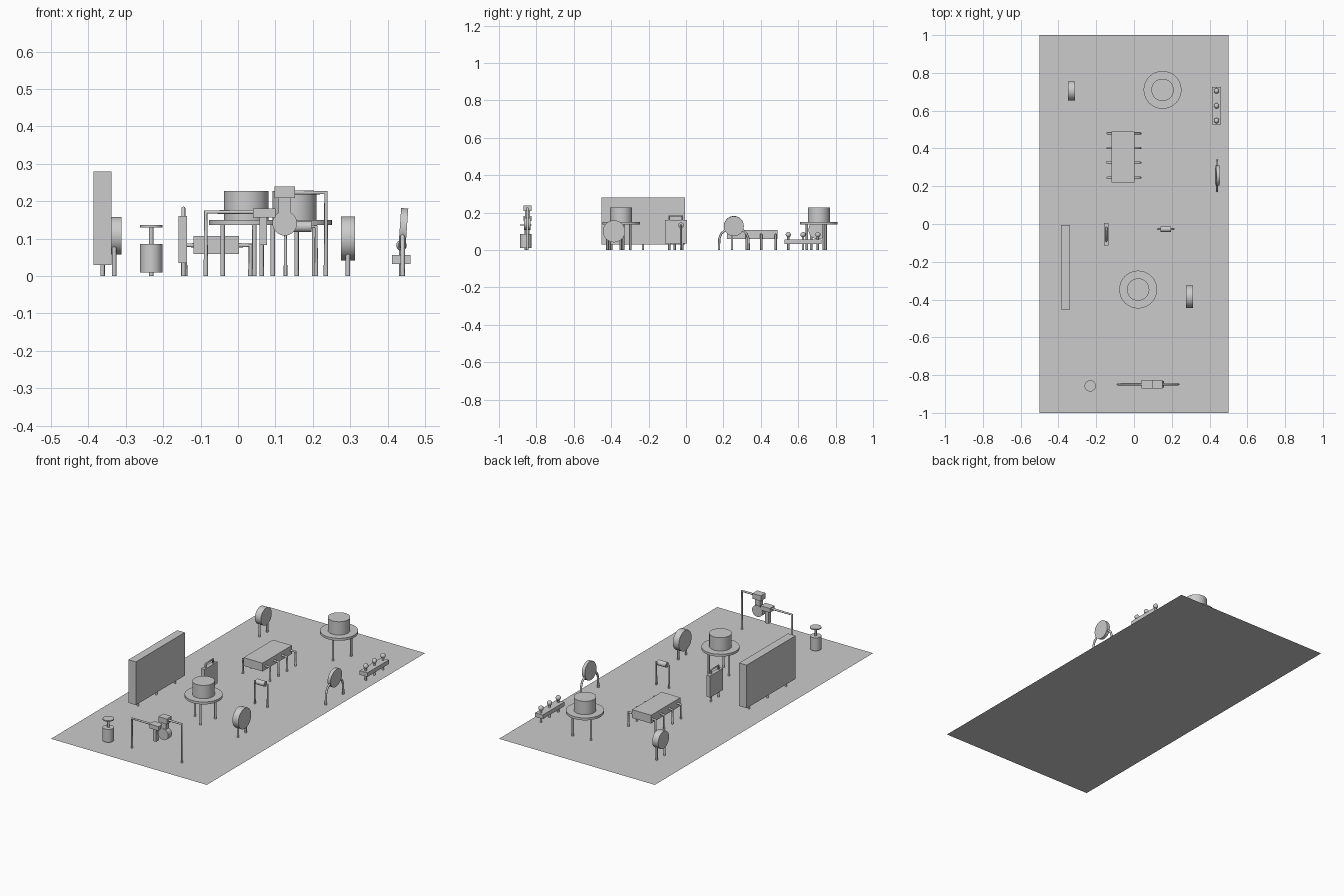
import bpy
from math import radians, cos, sin, pi
from mathutils import Vector

if "Cube" in bpy.data.objects:
    bpy.data.objects.remove(bpy.data.objects["Cube"])


def finish(name):
    o = bpy.context.object
    o.name = name
    bpy.ops.object.transform_apply(location=False, rotation=True, scale=True)
    bpy.ops.object.shade_smooth_by_angle(angle=radians(35))
    return o


def box(name, x0, x1, y0, y1, z0, z1):
    bpy.ops.mesh.primitive_cube_add(size=1, location=((x0 + x1) / 2, (y0 + y1) / 2, (z0 + z1) / 2))
    o = bpy.context.object
    o.scale = (x1 - x0, y1 - y0, z1 - z0)
    o.name = name
    bpy.ops.object.transform_apply(location=False, rotation=False, scale=True)
    return o


def cyl(name, r, depth, loc, rot=(0, 0, 0), sides=32):
    bpy.ops.mesh.primitive_cylinder_add(vertices=sides, radius=r, depth=depth, location=loc, rotation=rot)
    return finish(name)


def ball(name, r, loc):
    bpy.ops.mesh.primitive_uv_sphere_add(segments=24, ring_count=12, radius=r, location=loc)
    return finish(name)


# bent or straight rod through a few points
def rod(name, pts, r=0.006):
    cu = bpy.data.curves.new(name, 'CURVE')
    cu.dimensions = '3D'
    cu.bevel_depth = r
    cu.bevel_resolution = 2
    cu.use_fill_caps = True
    s = cu.splines.new('POLY')
    s.points.add(len(pts) - 1)
    for p, c in zip(s.points, pts):
        p.co = (*c, 1)
    o = bpy.data.objects.new(name, cu)
    bpy.context.collection.objects.link(o)
    return o


def leg(name, x, y, z):
    return rod(name, [(x, y, 0), (x, y, z)])


ALONG_X = (0, pi / 2, 0)

# base sheet
bpy.ops.mesh.primitive_plane_add(size=1)
base = bpy.context.object
base.name = "base_sheet"
base.scale = (1, 2, 1)
bpy.ops.object.transform_apply(scale=True)

# round tables with drums on three legs
for n, x, y, a0 in (("rear_table", 0.151, 0.71, 35), ("front_table", 0.022, -0.347, 50)):
    cyl(n + "_top", 0.1, 0.014, (x, y, 0.143), sides=48)
    cyl(n + "_drum", 0.059, 0.078, (x, y, 0.188), sides=48)
    for k in range(3):
        a = radians(a0 + 120 * k)
        leg(n + "_leg", x + 0.064 * cos(a), y + 0.064 * sin(a), 0.14)

# upright discs on two legs
for n, x, y, z, r in (("rear_disc", -0.331, 0.705, 0.108, 0.05), ("front_disc", 0.294, -0.385, 0.1, 0.059)):
    cyl(n, r, 0.038, (x, y, z), ALONG_X, 48)
    for s in (-1, 1):
        leg(n + "_leg", x, y + s * 0.036, z - 0.03)

# tilted disc with bent side legs
cyl("tilted_disc", 0.053, 0.019, (0.442, 0.256, 0.128), (0, radians(90 + 4), 0), 48)
for s in (-1, 1):
    rod("tilted_disc_leg", [(0.44, 0.256 + s * d, z) for d, z in ((0.04, 0.112), (0.068, 0.087), (0.078, 0.06), (0.08, 0))])

# long block with cranked side legs
box("long_block", -0.119, 0.003, 0.22, 0.49, 0.059, 0.107)
for y in (0.48, 0.402, 0.325, 0.246):
    for x0, x1 in ((-0.115, -0.141), (0.0, 0.033)):
        rod("block_leg", [(x0, y, 0.082), (x1, y, 0.082), (x1, y, 0)])

# tall panel
box("tall_panel", -0.386, -0.338, -0.453, -0.005, 0.03, 0.28)
for y in (-0.4, -0.23, -0.06):
    leg("panel_leg", -0.362, y, 0.04)

# case with handle
box("case_body", -0.159, -0.136, -0.113, 0.006, 0.035, 0.16)
rod("case_handle", [(-0.146, -0.09, 0.15), (-0.146, -0.09, 0.182), (-0.146, -0.02, 0.182), (-0.146, -0.02, 0.15)], 0.005)
for y in (-0.09, -0.02):
    leg("case_leg", -0.146, y, 0.045)

# small roller on a frame
cyl("roller", 0.015, 0.056, (0.168, -0.027, 0.132), ALONG_X)
for s in (-1, 1):
    rod("roller_leg", [(0.168 + s * d, -0.027, z) for d, z in ((0.026, 0.132), (0.041, 0.132), (0.041, 0))], 0.005)

# pot with stem and cap
cyl("pot_body", 0.03, 0.075, (-0.232, -0.857, 0.0475))
leg("pot_stem", -0.232, -0.857, 0.133)
cyl("pot_cap", 0.03, 0.006, (-0.232, -0.857, 0.133))

# tray with three knobs
box("knob_tray", 0.412, 0.461, 0.527, 0.724, 0.032, 0.056)
for y in (0.705, 0.626, 0.547):
    leg("knob_stem", 0.437, y, 0.08)
    ball("knob", 0.014, (0.437, y, 0.082))

# hanging device: two arms, boxes, drum
Y = -0.848
rod("device_left_arm", [(-0.086, Y, 0), (-0.086, Y, 0.171), (0.05, Y, 0.171)])
rod("device_right_arm", [(0.235, Y, 0), (0.235, Y, 0.223), (0.14, Y, 0.223)])
box("device_left_box", 0.04, 0.1, Y - 0.022, Y + 0.022, 0.156, 0.181)
box("device_left_stalk", 0.057, 0.077, Y - 0.012, Y + 0.012, 0.083, 0.16)
box("device_right_box", 0.098, 0.152, Y - 0.022, Y + 0.022, 0.208, 0.239)
box("device_neck", 0.108, 0.14, Y - 0.014, Y + 0.014, 0.16, 0.21)
cyl("device_drum", 0.033, 0.034, (0.125, Y, 0.141), (pi / 2, 0, 0))
